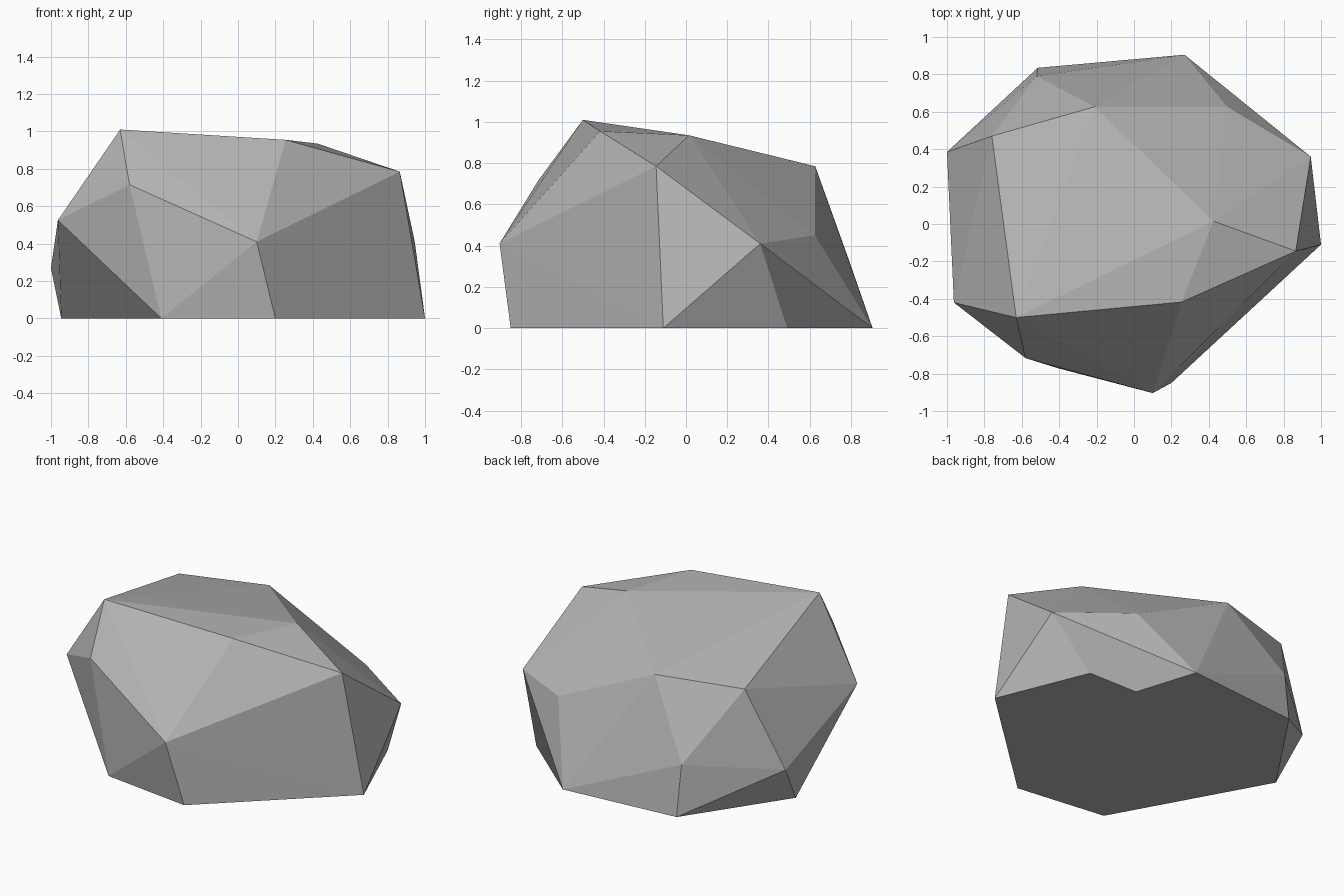
import bpy
import bmesh
from math import radians
from mathutils import Vector

cube = bpy.data.objects.get("Cube")
if cube:
    bpy.data.objects.remove(cube, do_unlink=True)

# Stone material
stone = bpy.data.materials.new("stone grey")
stone.use_nodes = True
grey = (0.46, 0.46, 0.46, 1)
stone.diffuse_color = grey
stone.node_tree.nodes["Principled BSDF"].inputs["Base Color"].default_value = grey

# Key corners of the boulder, by level
ground = [(1, -.11), (.755, .49), (.27, .905), (-.515, .835),
          (-.945, .2), (-.41, -.77), (.2, -.85)]
sides = [(.945, .36, .41), (.5, .625, .45), (-.52, .79, .33), (-1, .385, .27),
         (-.963, -.42, .525), (-.58, -.717, .715), (.1, -.904, .41)]
crown = [(.865, -.145, .785), (.425, .015, .935), (.255, -.417, .955),
         (-.63, -.5, 1.01), (-.76, .47, .775), (-.21, .627, .785)]

# Wrap the corners in a faceted shell
bm = bmesh.new()
for point in [(x, y, 0) for x, y in ground] + sides + crown:
    bm.verts.new(point)
bmesh.ops.convex_hull(bm, input=bm.verts[:])

# Merge the flat underside into one face
under = [e for e in bm.edges if len(e.link_faces) == 2
         and all(v.co.z < .001 for f in e.link_faces for v in f.verts)]
bmesh.ops.dissolve_edges(bm, edges=under, use_verts=False)


def corner(point):
    target = Vector(point)
    return min(bm.verts, key=lambda v: (v.co - target).length)


# Push the middle of one ground edge inwards to make the notch
start, end, overhang = corner((*ground[1], 0)), corner((*ground[2], 0)), corner(sides[1])
edge = bm.edges.get((start, end))
if edge:
    _, notch = bmesh.utils.edge_split(edge, start, 0.5)
    for face in list(notch.link_faces):
        if overhang in face.verts:
            bmesh.utils.face_split(face, notch, overhang)
    notch.co = (.4, .495, 0)

bmesh.ops.recalc_face_normals(bm, faces=bm.faces[:])
mesh = bpy.data.meshes.new("boulder")
bm.to_mesh(mesh)
bm.free()
mesh.materials.append(stone)
boulder = bpy.data.objects.new("boulder", mesh)
bpy.context.collection.objects.link(boulder)
